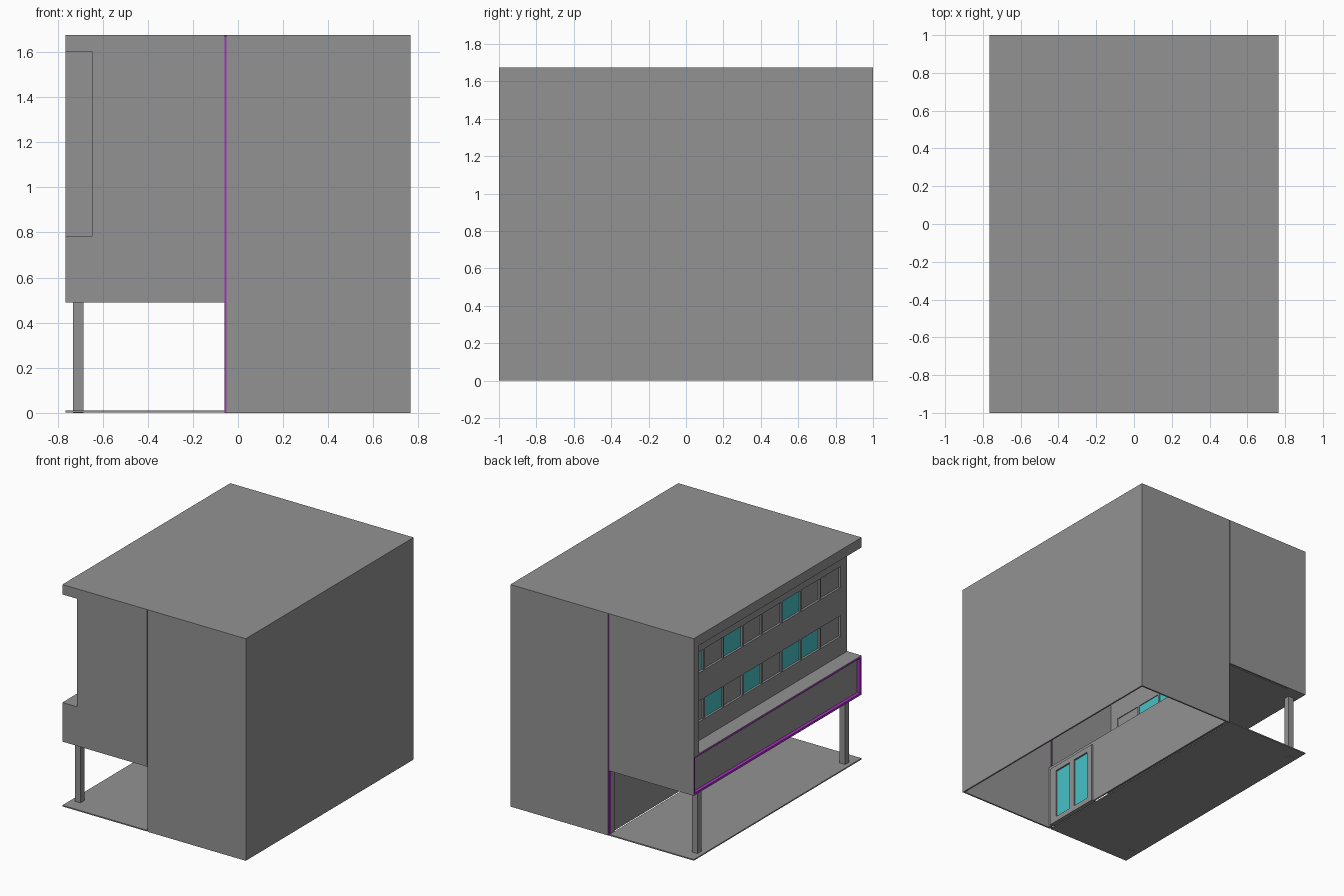
import bpy
import bmesh

cube = bpy.data.objects.get("Cube")
if cube:
    bpy.data.objects.remove(cube, do_unlink=True)


def material(name, rgb):
    m = bpy.data.materials.new(name)
    m.use_nodes = True
    m.diffuse_color = (*rgb, 1)
    m.node_tree.nodes["Principled BSDF"].inputs["Base Color"].default_value = (*rgb, 1)
    return m


GREY = material("concrete grey", (0.29, 0.29, 0.29))
TEAL = material("teal glass", (0.06, 0.54, 0.58))
PURPLE = material("purple trim", (0.38, 0.03, 0.52))


def boxes(name, mat, *spans):
    """One object made of axis-aligned boxes, each (x0, x1, y0, y1, z0, z1)."""
    bm = bmesh.new()
    for x0, x1, y0, y1, z0, z1 in spans:
        made = bmesh.ops.create_cube(bm, size=1)["verts"]
        for v in made:
            v.co = (x0 if v.co.x < 0 else x1,
                    y0 if v.co.y < 0 else y1,
                    z0 if v.co.z < 0 else z1)
    mesh = bpy.data.meshes.new(name)
    bm.to_mesh(mesh)
    bm.free()
    mesh.materials.append(mat)
    ob = bpy.data.objects.new(name, mesh)
    bpy.context.collection.objects.link(ob)
    return ob


# Main levels and planes
TOP, EAVE, RAIL, SOFFIT = 1.675, 1.6, 0.785, 0.49
OUT, WALL, JOINT_A, JOINT_B, SIDE = -0.765, -0.645, -0.06, -0.05, 0.765
T = 0.012

# Roof, split at the joint
boxes("roof", GREY,
      (OUT, JOINT_A, -1, 1, EAVE, TOP),
      (JOINT_B, SIDE, -1, 1, EAVE, TOP),
      (JOINT_A, JOINT_B, -0.985, 0.985, EAVE, TOP - 0.005),
      (JOINT_A, JOINT_B, -1, 1, TOP - 0.005, TOP))

# Hollow main block, open underneath
boxes("side_wall", GREY, (SIDE - T, SIDE, -1, 1, 0, EAVE))
for label, y0, y1 in (("front", -1, -1 + T), ("back", 1 - T, 1)):
    s = -1 if y0 < 0 else 1
    boxes(label + "_main_wall", GREY, (JOINT_B, SIDE - T, y0, y1, 0, EAVE))
    boxes(label + "_upper_wall", GREY, (WALL, JOINT_A, y0, y1, SOFFIT, EAVE))
    ya, yb = sorted((s * 0.995, s * 0.98))
    boxes(label + "_joint_strip", PURPLE, (JOINT_A, JOINT_B, ya, yb, 0, TOP - 0.006))

# End fin beside the recessed window wall
boxes("end_fin", GREY, (OUT, WALL, 0.94, 1, RAIL, EAVE))

# Balcony band: core, caps and recessed purple trim
boxes("balcony_band", GREY,
      (-0.74, WALL + 0.03, -1, 1, SOFFIT, RAIL),
      (OUT, -0.74, -1, -0.996, SOFFIT, RAIL),
      (OUT, -0.74, 0.996, 1, SOFFIT, RAIL),
      (OUT, -0.74, -0.996, 0.996, RAIL - 0.004, RAIL),
      (OUT, -0.74, -0.996, 0.996, SOFFIT, SOFFIT + 0.004))
B, E = 0.012, 0.996
boxes("balcony_trim", PURPLE,
      (OUT, -0.74, -E, -E + B, SOFFIT + 0.004, RAIL - 0.004),
      (OUT, -0.74, E - B, E, SOFFIT + 0.004, RAIL - 0.004),
      (OUT, -0.74, -E + B, E - B, RAIL - 0.004 - B, RAIL - 0.004),
      (OUT, -0.74, -E + B, E - B, SOFFIT + 0.004, SOFFIT + 0.004 + B))

# Soffit over the covered walkway
boxes("soffit", GREY, (WALL, JOINT_B, -0.98, 0.98, SOFFIT, SOFFIT + 0.01))
bpy.data.objects["soffit"].data.update()

# Window wall: horizontal bands, end piers, mullions and panes
ROWS = {"lower": (0.926, 1.084, {1, 3, 5, 6}),
        "upper": (1.295, 1.454, {0, 2, 5})}
Y0, COUNT, PITCH = 0.93, 8, 0.231
Y1 = Y0 - COUNT * PITCH
IN = WALL + 0.03
boxes("window_wall", GREY,
      (WALL, IN, -0.988, 0.988, RAIL, 0.926),
      (WALL, IN, -0.988, 0.988, 1.084, 1.295),
      (WALL, IN, -0.988, 0.988, 1.454, EAVE),
      (WALL, IN, -0.988, Y1, 0.926, 1.454),
      (WALL, IN, Y0, 0.988, 0.926, 1.454))
for row, (z0, z1, glazed) in ROWS.items():
    boxes(row + "_mullions", GREY,
          *[(WALL + 0.004, IN, Y0 - i * PITCH - 0.008, Y0 - i * PITCH + 0.008, z0, z1)
            for i in range(1, COUNT)])
    for i in range(COUNT):
        a = Y0 - i * PITCH
        boxes(f"{row}_pane_{i + 1}", TEAL if i in glazed else GREY,
              (WALL + 0.017, WALL + 0.024, a - PITCH, a, z0, z1))

# Ground-floor wall with a double door opening
D0, D1, DT = -0.955, -0.49, 0.46
boxes("ground_wall", GREY,
      (JOINT_A + 0.02, JOINT_B + 0.022, D1, 0.94, 0, SOFFIT),
      (JOINT_A + 0.02, JOINT_B + 0.022, -0.98, D0, 0, SOFFIT),
      (JOINT_A + 0.02, JOINT_B + 0.022, D0, D1, DT, SOFFIT),
      (JOINT_A, JOINT_B + 0.022, 0.94, 0.98, 0, SOFFIT))
boxes("door_frame", GREY,
      (JOINT_B, -0.015, D0, -0.89, 0, DT),
      (JOINT_B, -0.015, -0.74, -0.69, 0, DT),
      (JOINT_B, -0.015, -0.54, D1, 0, DT),
      (JOINT_B, -0.015, D0, D1, 0, 0.04),
      (JOINT_B, -0.015, D0, D1, 0.42, DT))
boxes("door_glass", TEAL,
      (-0.036, -0.028, -0.89, -0.74, 0.04, 0.42),
      (-0.036, -0.028, -0.69, -0.54, 0.04, 0.42))

# Walkway paving and the two columns
boxes("walkway", GREY, (OUT, JOINT_A, -1, 1, 0.001, 0.01))
for label, y in (("front", -0.875), ("back", 0.885)):
    boxes(label + "_column", GREY,
          (-0.732, -0.686, y - 0.023, y + 0.023, 0, SOFFIT))
